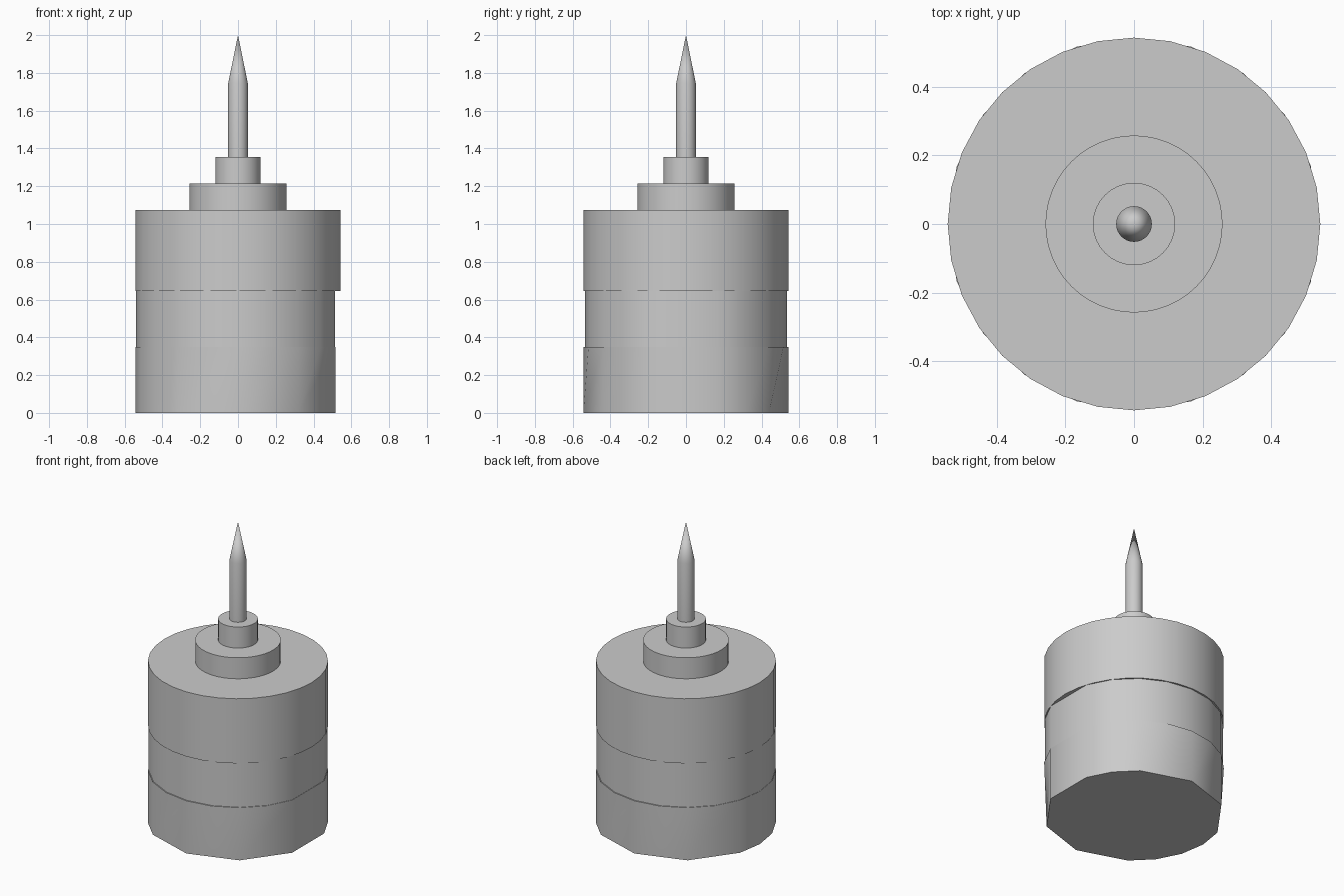
import bpy
import bmesh
from math import radians, cos, sin

cube = bpy.data.objects.get("Cube")
if cube:
    bpy.data.objects.remove(cube, do_unlink=True)

grey = bpy.data.materials.new("plain grey")
grey.use_nodes = True
grey.diffuse_color = (0.6, 0.6, 0.6, 1)
grey.node_tree.nodes["Principled BSDF"].inputs["Base Color"].default_value = (0.6, 0.6, 0.6, 1)


def finish(name, bm):
    bmesh.ops.recalc_face_normals(bm, faces=bm.faces)
    mesh = bpy.data.meshes.new(name)
    bm.to_mesh(mesh)
    bm.free()
    mesh.materials.append(grey)
    obj = bpy.data.objects.new(name, mesh)
    bpy.context.collection.objects.link(obj)
    bpy.ops.object.select_all(action="DESELECT")
    obj.select_set(True)
    bpy.context.view_layer.objects.active = obj
    bpy.ops.object.shade_smooth_by_angle(angle=radians(38))
    return obj


def ring(bm, radius, z, angles, y_scale=1):
    return [bm.verts.new((radius * cos(radians(a)), y_scale * radius * sin(radians(a)), z))
            for a in angles]


def drum(name, radius, low, high, angles, y_scale=1, merged=()):
    """Prism with capped ends; bottom corners in merged slide into the one before."""
    bm = bmesh.new()
    bottom = ring(bm, radius, low, angles, y_scale)
    top = ring(bm, radius, high, angles, y_scale)
    for i in range(len(angles)):
        j = (i + 1) % len(angles)
        bm.faces.new((bottom[i], bottom[j], top[j], top[i]))
    bm.faces.new(bottom[::-1])
    bm.faces.new(top)
    targets = {bottom[i]: bottom[i - 1] for i, a in enumerate(angles) if a in merged}
    if targets:
        bmesh.ops.weld_verts(bm, targetmap=targets)
    return finish(name, bm)


def circle(sides):
    return [360 * i / sides for i in range(sides)]


# Stacked body, with one flat side facing +x on the lower two drums
flat_sided = list(range(18, 360, 18))
drum("lower_body", 0.543, 0, 0.35, flat_sided, merged=(72, 108, 144, 252, 288, 324))
drum("middle_body", 0.541, 0.35, 0.645, flat_sided, y_scale=0.99)
drum("upper_body", 0.543, 0.645, 1.075, circle(32))

# Stepped top
drum("flange", 0.258, 1.075, 1.215, circle(48))
drum("collar", 0.12, 1.215, 1.355, circle(32))

# Pointed pin
bm = bmesh.new()
base = ring(bm, 0.052, 1.355, circle(32))
shoulder = ring(bm, 0.052, 1.745, circle(32))
tip = bm.verts.new((0, 0, 2))
for i in range(len(base)):
    bm.faces.new((base[i - 1], base[i], shoulder[i], shoulder[i - 1]))
    bm.faces.new((shoulder[i - 1], shoulder[i], tip))
bm.faces.new(base[::-1])
finish("pointed_pin", bm)
